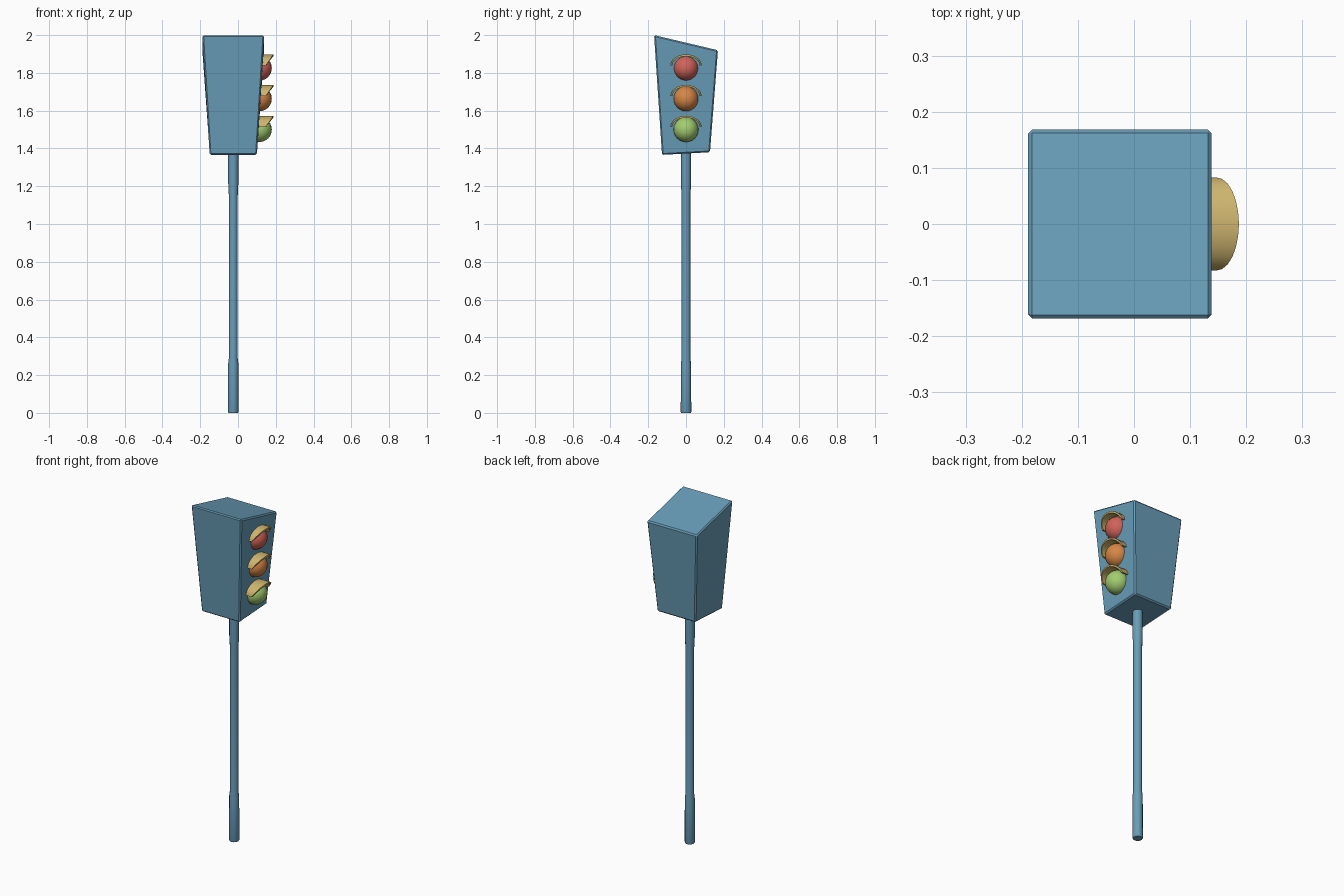
import bpy, bmesh, math

if "Cube" in bpy.data.objects:
    bpy.data.objects.remove(bpy.data.objects["Cube"])


def material(name, rgb):
    m = bpy.data.materials.new(name)
    m.diffuse_color = (*rgb, 1)
    m.use_nodes = True
    m.node_tree.nodes["Principled BSDF"].inputs["Base Color"].default_value = m.diffuse_color
    return m


BLUE = material("blue paint", (0.138, 0.335, 0.48))
YELLOW = material("visor yellow", (0.61, 0.456, 0.156))
LAMPS = [("red", (0.64, 0.125, 0.10), 1.825),
         ("orange", (0.68, 0.24, 0.06), 1.663),
         ("green", (0.36, 0.61, 0.16), 1.50)]
CX = -0.025  # axis of pole and housing


def add_object(name, verts, faces, mat):
    me = bpy.data.meshes.new(name)
    me.from_pydata(verts, [], faces)
    bm = bmesh.new()
    bm.from_mesh(me)
    bmesh.ops.recalc_face_normals(bm, faces=bm.faces)
    bm.to_mesh(me)
    bm.free()
    me.materials.append(mat)
    ob = bpy.data.objects.new(name, me)
    bpy.context.collection.objects.link(ob)
    return ob


def smooth(ob, angle=40):
    bpy.ops.object.select_all(action='DESELECT')
    ob.select_set(True)
    bpy.context.view_layer.objects.active = ob
    bpy.ops.object.shade_smooth_by_angle(angle=math.radians(angle))


# tapered housing with a sloping roof
def ring(hx, hy, z_front, z_back):
    return [(CX - hx, -hy, z_front), (CX + hx, -hy, z_front),
            (CX + hx, hy, z_back), (CX - hx, hy, z_back)]


housing = add_object("housing", ring(0.125, 0.127, 1.366, 1.38) + ring(0.164, 0.169, 2.0, 1.92),
                     [(3, 2, 1, 0), (4, 5, 6, 7)] + [(i, (i + 1) % 4, (i + 1) % 4 + 4, i + 4) for i in range(4)],
                     BLUE)
bevel = housing.modifiers.new("chamfer", 'BEVEL')
bevel.width = 0.007
bevel.segments = 1

# pole, slightly thicker at both ends
N = 12
profile = [(0.026, 0), (0.028, 0.006), (0.027, 0.26), (0.0235, 0.29),
           (0.0235, 1.15), (0.027, 1.22), (0.027, 1.42)]
verts = [(CX + r * math.cos(2 * math.pi * i / N), r * math.sin(2 * math.pi * i / N), z)
         for r, z in profile for i in range(N)]
faces = [(k * N + i, k * N + (i + 1) % N, (k + 1) * N + (i + 1) % N, (k + 1) * N + i)
         for k in range(len(profile) - 1) for i in range(N)]
faces += [tuple(range(N)), tuple(range((len(profile) - 1) * N, len(profile) * N))]
smooth(add_object("pole", verts, faces, BLUE))


# hood: half tube over a lamp, front rim cut on a slant
def visor(name, zc):
    seg = 12
    verts = []
    for i in range(seg + 1):
        a = math.pi * i / seg
        c, s = math.cos(a), math.sin(a)
        front = 0.147 + 0.040 * s
        for t in (0, 0.01):
            y, z = (0.083 - t) * c, zc + 0.014 + (0.059 - t) * s
            verts += [(0.09, y, z), (front, y, z)]
    faces = []
    for i in range(seg):
        a, b = 4 * i, 4 * i + 4
        faces += [(a, a + 1, b + 1, b), (a + 2, b + 2, b + 3, a + 3),
                  (a + 1, a + 3, b + 3, b + 1), (a, b, b + 2, a + 2)]
    e = 4 * seg
    faces += [(0, 2, 3, 1), (e, e + 1, e + 3, e + 2)]
    smooth(add_object(name, verts, faces, YELLOW))


# lamps with their visors
for colour, rgb, z in LAMPS:
    bpy.ops.mesh.primitive_uv_sphere_add(segments=20, ring_count=12, radius=0.066, location=(0.113, 0, z))
    lamp = bpy.context.object
    lamp.name = colour + "_lamp"
    lamp.data.materials.append(material(colour + " lamp", rgb))
    smooth(lamp)
    visor(colour + "_visor", z)
